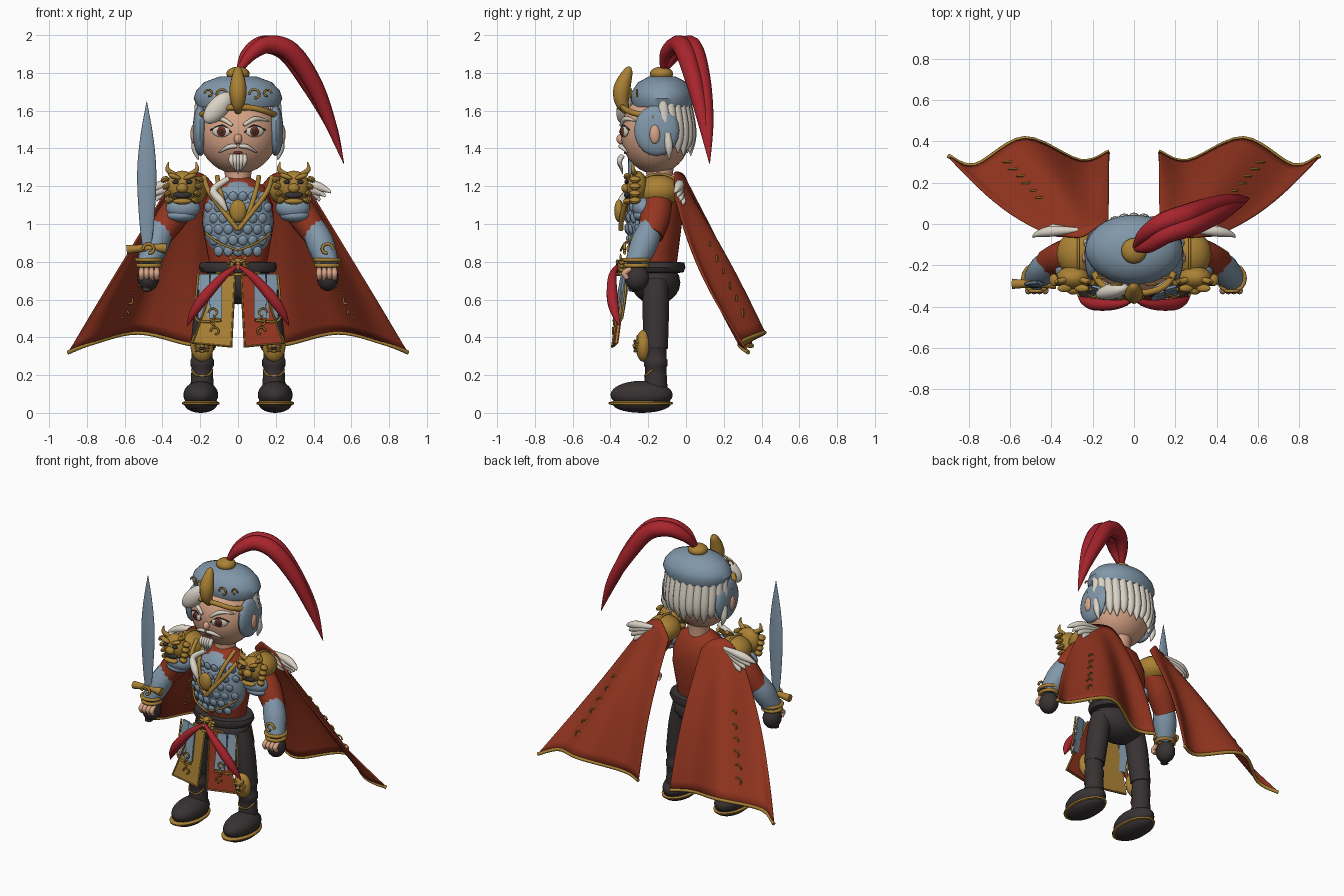
import bpy, bmesh
from math import pi, sin, cos, sqrt, radians
from mathutils import Vector, Matrix

cube = bpy.data.objects.get("Cube")
if cube:
    bpy.data.objects.remove(cube)

def material(name, rgb):
    m = bpy.data.materials.new(name)
    m.use_nodes = True
    m.diffuse_color = (*rgb, 1)
    m.node_tree.nodes["Principled BSDF"].inputs["Base Color"].default_value = (*rgb, 1)
    return m

RUST = material("rust cloth", (.30, .036, .014))
RED = material("crimson feather", (.40, .018, .026))
STEEL = material("blue steel", (.22, .31, .40))
GOLD = material("old gold", (.40, .22, .035))
DARK = material("dark leather", (.04, .032, .033))
SKIN = material("skin", (.68, .37, .24))
WHITE = material("ivory hair", (.70, .65, .56))
BROWN = material("brown iris", (.17, .03, .02))
parts = []

def add(name, bm, mat, loc=(0, 0, 0)):
    bmesh.ops.recalc_face_normals(bm, faces=bm.faces)
    me = bpy.data.meshes.new(name)
    bm.to_mesh(me)
    bm.free()
    me.materials.clear()
    me.materials.append(mat)
    ob = bpy.data.objects.new(name, me)
    ob.location = loc
    bpy.context.collection.objects.link(ob)
    parts.append(ob)
    return ob

def ball(name, loc, size, mat, rot=(0, 0, 0), seg=20):
    bm = bmesh.new()
    bmesh.ops.create_uvsphere(bm, u_segments=seg, v_segments=seg // 2, radius=1,
                              matrix=Matrix.Diagonal((*size, 1)))
    ob = add(name, bm, mat, loc)
    ob.rotation_euler = rot

def lathe(name, profile, mat, loc=(0, 0, 0), sy=1, seg=32):
    bm = bmesh.new()
    vs = [bm.verts.new((r, 0, z)) for r, z in profile]
    es = [bm.edges.new(p) for p in zip(vs, vs[1:])]
    bmesh.ops.spin(bm, geom=vs + es, cent=(0, 0, 0), axis=(0, 0, 1), angle=2 * pi, steps=seg)
    bmesh.ops.remove_doubles(bm, verts=bm.verts, dist=.0005)
    bmesh.ops.scale(bm, vec=(1, sy, 1), verts=bm.verts)
    add(name, bm, mat, loc)

def flow(pts, n=6):
    """Catmull-Rom samples through points of any dimension."""
    p = [pts[0], *pts, pts[-1]]
    out = []
    for a, b, c, d in zip(p, p[1:], p[2:], p[3:]):
        for i in range(n):
            t = i / n
            out.append(tuple(.5 * (2 * q + (r - o) * t + (2 * o - 5 * q + 4 * r - s) * t * t
                       + (3 * q - o - 3 * r + s) * t ** 3) for o, q, r, s in zip(a, b, c, d)))
    return out + [tuple(pts[-1])]

def tube(name, pts, mat, r=None, loc=(0, 0, 0), scale=(1, 1, 1), smooth=True, closed=False):
    """Round tube through (x, y, z, radius) points."""
    pts = [(*p[:3], r) if r else p for p in pts]
    pts = flow(pts) if smooth else pts
    cu = bpy.data.curves.new(name, "CURVE")
    cu.dimensions, cu.bevel_depth, cu.bevel_resolution, cu.use_fill_caps = "3D", 1, 4, True
    sp = cu.splines.new("POLY")
    sp.points.add(len(pts) - 1)
    for q, p in zip(sp.points, pts):
        q.co, q.radius = (*p[:3], 1), max(p[3], .001)
    sp.use_cyclic_u = closed
    tmp = bpy.data.objects.new(name + " path", cu)
    me = bpy.data.meshes.new_from_object(tmp)
    bpy.data.objects.remove(tmp)
    bm = bmesh.new()
    bm.from_mesh(me)
    bpy.data.meshes.remove(me)
    ob = add(name, bm, mat, loc)
    ob.scale = scale

def plate(name, pts, mat, rim=None):
    bm = bmesh.new()
    f = bm.faces.new([bm.verts.new(p) for p in pts])
    ex = bmesh.ops.extrude_face_region(bm, geom=[f])["geom"]
    bmesh.ops.translate(bm, vec=(0, .012, 0), verts=[v for v in ex if isinstance(v, bmesh.types.BMVert)])
    add(name, bm, mat)
    if rim:
        tube(name + "_rim", pts, rim, .007, smooth=False, closed=True)

def scroll(name, loc, size, side=1, r=.005):
    """Small open curl of raised gold."""
    tube(name, [(loc[0] + side * size * cos(a * .7) * (1 - a * .07), loc[1],
                 loc[2] + size * sin(a * .7) * (1 - a * .07)) for a in range(8)], GOLD, r)

def beast(name, c, k):
    """Horned mask used on the shoulders, knees and buckle."""
    x, y, z = c
    P = lambda a, b, d: (x + a * k, y + b * k, z + d * k)
    S = lambda *v: [q * k for q in v]
    ball(name + "_skull", c, S(.08, .055, .08), GOLD)
    ball(name + "_snout", P(0, -.055, -.01), S(.03, .025, .025), GOLD)
    ball(name + "_mouth", P(0, -.05, -.045), S(.048, .016, .018), DARK)
    ball(name + "_jaw", P(0, -.045, -.078), S(.05, .025, .016), GOLD)
    for s in (-1, 1):
        ball(name + "_eye", P(s * .035, -.053, .022), S(.018, .012, .012), DARK, seg=10)
        ball(name + "_brow", P(s * .04, -.05, .05), S(.035, .018, .013), GOLD, (0, s * -.35, 0))
        tube(name + "_horn", [(*P(s * .04, -.01, .06), .014 * k), (*P(s * .075, -.02, .085), .012 * k),
                              (*P(s * .07, -.02, .125), .003 * k)], GOLD)
        for i in range(4):
            ball(name + "_mane", P(s * (.09 - .008 * i), -.01, .035 - .036 * i), S(.024, .03, .016), GOLD, (0, s * .5, 0), 10)

# Head
HC, HR = Vector((0, -.16, 1.48)), (.21, .185, .215)
def face_y(x, z, lift=0):
    return HC.y - HR[1] * sqrt(max(.05, 1 - (x / HR[0]) ** 2 - ((z - HC.z) / HR[2]) ** 2)) - lift
ball("head", HC, HR, SKIN, seg=36)
lathe("neck", [(.07, 1.16), (.065, 1.22), (.075, 1.3)], SKIN, (0, -.14, 0))
ball("nose", (0, face_y(0, 1.45), 1.45), (.022, .025, .028), SKIN)
ball("lip", (0, face_y(0, 1.375), 1.378), (.025, .008, .007), BROWN)
for s in (-1, 1):
    x = s * .088
    for nm, size, lift, m in (("eye_white", (.052, .014, .03), 0, WHITE), ("iris", (.025, .01, .026), .01, BROWN),
                              ("pupil", (.011, .008, .012), .017, DARK)):
        ball(nm, (x, face_y(x, 1.49, lift), 1.49), size, m, (0, 0, s * .4))
    lid = [(s * a, face_y(a, z, .008), z) for a, z in ((.035, 1.485), (.085, 1.522), (.145, 1.497))]
    tube("eyelid", lid, DARK, .004)
    tube("eyebrow", [(s * a, face_y(a, z, .006), z, r) for a, z, r in
                     ((.03, 1.522, .008), (.09, 1.557, .013), (.165, 1.545, .003))], WHITE)
    tube("moustache", [(s * a, face_y(a, z, .012), z, r) for a, z, r in
                       ((.005, 1.412, .01), (.05, 1.408, .012), (.1, 1.378, .003))], WHITE)
    ball("ear_guard", (s * .2, -.155, 1.495), (.04, .12, .135), STEEL)
    ball("ear", (s * .236, -.165, 1.475), (.016, .028, .05), SKIN)
    tube("side_lock", [(s * .22, -.1, 1.48, .02), (s * .225, -.09, 1.4, .02), (s * .21, -.09, 1.34, .003)], WHITE)
for i in range(-2, 3):
    tube("beard_tuft", [(i * .017, -.335, 1.365, .013), (i * .017, -.352, 1.33, .014),
                        (i * .01, -.335, 1.265 + abs(i) * .012, .002)], WHITE)
for i in range(13):
    a = radians(-78 + 13 * i)
    x, y = .205 * sin(a), cos(a)
    tube("back_hair", [(x, -.155 + .155 * y, 1.65, .028), (x * 1.01, -.15 + .17 * y, 1.52, .033),
                       (x, -.15 + .175 * y, 1.44, .027), (x * .97, -.15 + .175 * y, 1.36 + .015 * (i % 3), .002)], WHITE)
ball("hair_sweep", (-.105, -.325, 1.615), (.055, .04, .105), WHITE, (0, .75, .25))

# Helmet
lathe("helmet", [(0, 1.785), (.1, 1.78), (.18, 1.75), (.222, 1.705), (.235, 1.665), (.215, 1.62), (0, 1.615)],
      STEEL, (0, -.125, 0), .72, 40)
ball("helmet_knob", (0, -.13, 1.795), (.062, .062, .038), GOLD)
tube("headband", [(s * x, y, z) for s, seq in ((-1, (0, 1, 2)), (1, (2, 1, 0)))
                  for x, y, z in [((.22, -.17, 1.565), (.165, -.285, 1.59), (.07, -.33, 1.615))[k] for k in seq]], GOLD, .016)
tube("helmet_crest", [(0, -.3, 1.58, .012), (0, -.338, 1.64, .036), (0, -.338, 1.72, .045),
                      (0, -.305, 1.81, .024), (0, -.29, 1.83, .002)], GOLD)
for s in (-1, 1):
    scroll("helmet_scroll", (s * .09, -.291, 1.685), .032, -s, .006)
    scroll("helmet_curl", (s * .155, -.26, 1.69), .024, s, .005)
for dx, dy in ((-.012, .026), (.012, -.026)):
    tube("plume", [(.005, -.12, 1.81, .015), (.06 + dx, -.08 + dy, 1.90, .034), (.15 + dx, -.02 + dy, 1.95, .048),
                   (.27 + dx, .02 + dy, 1.91, .052), (.39 + dx, .068 + dy * .8, 1.74, .045),
                   (.49, .105 + dy * .4, 1.53, .03), (.56, .125, 1.32, .002)], RED)

# Torso, armour and belt
lathe("torso", [(0, .76), (.15, .78), (.165, .86), (.19, 1), (.185, 1.1), (.14, 1.2), (.06, 1.25), (0, 1.25)],
      RUST, (0, -.155, 0), .7, 36)
ball("breastplate", (0, -.19, 1.01), (.185, .125, .225), STEEL, seg=32)
for row in range(6):
    z = .855 + row * .058
    for col in range(-3, 4):
        x = (col + .5 * (row % 2)) * .052
        k = 1 - (x / .187) ** 2 - ((z - 1.01) / .25) ** 2
        if k > .05:
            ball("armour_scale", (x, -.19 - .125 * sqrt(k), z), (.025, .012, .028), STEEL, (.25, 0, x * 3), 12)
for s in (-1, 1):
    for k, x in enumerate((.18, .11)):
        tube("collar_trim", [(s * x, -.19, 1.25), (s * x * .85, -.29, 1.17), (s * x * .4, -.335, 1.06 - k * .03),
                             (0, -.345, .97 + k * .05)], GOLD, .013)
    tube("waist_trim", [(s * .17, -.25, .95), (s * .1, -.32, .9), (0, -.345, .86)], GOLD, .006)
ball("medallion", (0, -.355, 1.07), (.045, .025, .06), GOLD)
tube("white_braid", [(-.05, -.28, 1.24, .015), (-.13, -.3, 1.18, .02), (-.09, -.34, 1.12, .022), (-.06, -.35, 1.07, .008)], WHITE)
lathe("belt", [(.15, .8), (.2, .795), (.208, .77), (.195, .745), (.15, .74)], DARK, (0, -.155, 0), .73)
ball("hips", (0, -.16, .69), (.185, .13, .115), DARK)
beast("buckle", (0, -.335, .775), .55)

# Tabard panels, layered hip plates and tassels
for s, m in ((-1, GOLD), (1, RUST)):
    plate("tabard_panel", [(s * .015, -.33, .74), (s * .11, -.32, .74), (s * .24, -.37, .37), (s * .035, -.39, .35)], m, rim=GOLD)
    for i in range(3):
        scroll("tabard_scroll", (s * (.12 + .005 * i), -.387 + .006 * i, .43 + .05 * i), .026, s * (-1) ** i)
    for i in range(3):
        z, y = .735 - i * .075, -.345 - .012 * i
        for x0, x1, back in ((.085, .145, 0), (.15, .205, .025)):
            plate("hip_plate", [(s * x0, y + back, z), (s * x1, y + back + .015, z), (s * (x1 + .008), y + back, z - .085),
                                (s * x0, y + back - .015, z - .085)], STEEL)
    tube("hip_trim", [(s * .21, -.315, .74), (s * .222, -.325, .6), (s * .215, -.345, .49), (s * .09, -.385, .49)], GOLD, .006)
    tube("tassel", [(0, -.365, .78, .008), (s * .08, -.39, .72, .022), (s * .18, -.39, .61, .03),
                    (s * .235, -.375, .53, .022), (s * .27, -.35, .46, .002)], RED)

# Arms, shoulders, legs and boots
for s in (-1, 1):
    ball("shoulder_cap", (s * .27, -.145, 1.175), (.105, .115, .085), GOLD)
    tube("shoulder_rib", [(s * .27, -.145 + .118 * cos(a * .4), 1.175 + .09 * sin(a * .4)) for a in range(9)], GOLD, .007)
    beast("shoulder_beast", (s * .295, -.26, 1.2), 1.03)
    ball("arm_plate", (s * .29, -.225, 1.085), (.092, .06, .06), STEEL)
    ball("arm_plate_low", (s * .3, -.22, 1.045), (.08, .06, .035), STEEL)
    tube("sleeve", [(s * .25, -.14, 1.17, .07), (s * .34, -.16, 1.05, .082), (s * .415, -.19, .94, .07)], RUST)
    tube("forearm", [(s * .39, -.18, 1, .06), (s * .435, -.22, .9, .074), (s * .475, -.265, .79, .06)], STEEL)
    for z, r in ((.78, .058), (.81, .064)):
        tube("cuff_ring", [(s * .472 + r * cos(a * pi / 8), -.262 + r * sin(a * pi / 8), z) for a in range(16)],
             GOLD, .011, smooth=False, closed=True)
    scroll("cuff_scroll", (s * .47, -.325, .865), .035, s, .008)
    ball("glove", (s * .475, -.26, .715), (.058, .065, .07), DARK)
    for i in range(4):
        x = s * (.43 + .027 * i)
        tube("finger", [(x, -.29, .765, .012), (x, -.325, .74, .016), (x, -.31, .71, .012)], SKIN)
    for i in range(4):
        tube("shoulder_feather", [(s * .27, -.03, 1.225 - .012 * i, .012), (s * (.4 - .02 * i), -.035, 1.205 - .018 * i, .026),
                                  (s * (.47 - .025 * i), -.05 + .012 * i, 1.18 - .02 * i, .014),
                                  (s * (.49 - .03 * i), -.065 + .015 * i, 1.165 - .022 * i, .003)], WHITE)
    tube("thigh", [(s * .13, -.16, .7, .066), (s * .16, -.16, .55, .07), (s * .188, -.16, .34, .064)], DARK)
    lathe("shin", [(.06, .35), (.056, .34), (.056, .29), (.062, .28), (.062, .25), (.056, .24),
                   (.058, .2), (.062, .13)], DARK, (s * .19, -.16, 0), seg=24)
    ball("knee_guard", (s * .19, -.225, .355), (.062, .042, .085), GOLD)
    beast("knee_mask", (s * .19, -.25, .36), .42)
    tube("greave_trim", [(s * .135, -.175, .23), (s * .16, -.213, .2), (s * .22, -.213, .2), (s * .245, -.175, .23)], GOLD, .005)
    ball("boot", (s * .197, -.235, .095), (.092, .165, .075), DARK, seg=28)
    ball("boot_sole", (s * .197, -.235, .05), (.088, .155, .05), DARK, seg=28)
    lathe("sole_trim", [(.08, .04), (.098, .045), (.1, .055), (.08, .065)], GOLD, (s * .197, -.24, 0), 1.72)
    ball("boot_stud", (s * .197, -.375, .115), (.012, .012, .008), GOLD, seg=8)

# Sword
tube("sword_blade", [(0, 0, .86, .02), (0, 0, 1, .038), (0, 0, 1.25, .051), (0, 0, 1.45, .036), (0, 0, 1.65, .001)],
     STEEL, loc=(-.483, -.29, 0), scale=(1, .35, 1))
tube("sword_guard", [(-.59, -.29, .865, .025), (-.53, -.29, .87, .02), (-.44, -.29, .875, .02), (-.38, -.29, .87, .026)], GOLD)
lathe("sword_grip", [(0, .64), (.025, .645), (.02, .7), (.02, .87)], DARK, (-.483, -.28, 0), seg=12)

# Split cape: blend a shoulder curve into a wavy hem, with soft folds between
TOP = flow([(.125, .005, 1.2), (.18, -.015, 1.26), (.25, -.06, 1.275), (.33, -.06, 1.235), (.4, -.06, 1.14)])
HEM = flow([(.12, .35, .355), (.26, .305, .365), (.53, .415, .425), (.77, .285, .37), (.9, .33, .32)])
def cape_point(s, i, v):
    p = Vector(TOP[i]).lerp(Vector(HEM[i]), v)
    u = i / (len(TOP) - 1)
    p.y += sin(pi * v) * (.04 - .1 * u * u + .01 * sin(u * 14))
    return Vector((s * p.x, p.y, p.z))
for s in (-1, 1):
    bm = bmesh.new()
    rows = [[bm.verts.new(cape_point(s, i, j / 16)) for i in range(len(TOP))] for j in range(17)]
    for a, b in zip(rows, rows[1:]):
        for i in range(len(a) - 1):
            bm.faces.new((a[i], a[i + 1], b[i + 1], b[i]))
    cape = add("cape_half", bm, RUST)
    sol = cape.modifiers.new("thickness", "SOLIDIFY")
    sol.thickness, sol.offset = .01, 0
    tube("cape_hem", [cape_point(s, i, 1) for i in range(len(TOP))], GOLD, .011, smooth=False)
    for j in range(6):
        c = cape_point(s, 15, .44 + .085 * j)
        scroll("cape_curl", c, .022 + .002 * j, s * (-1) ** j, .005)

bpy.ops.object.select_all(action="DESELECT")
for ob in parts:
    ob.select_set(True)
bpy.context.view_layer.objects.active = parts[0]
bpy.ops.object.shade_smooth_by_angle(angle=radians(40))
